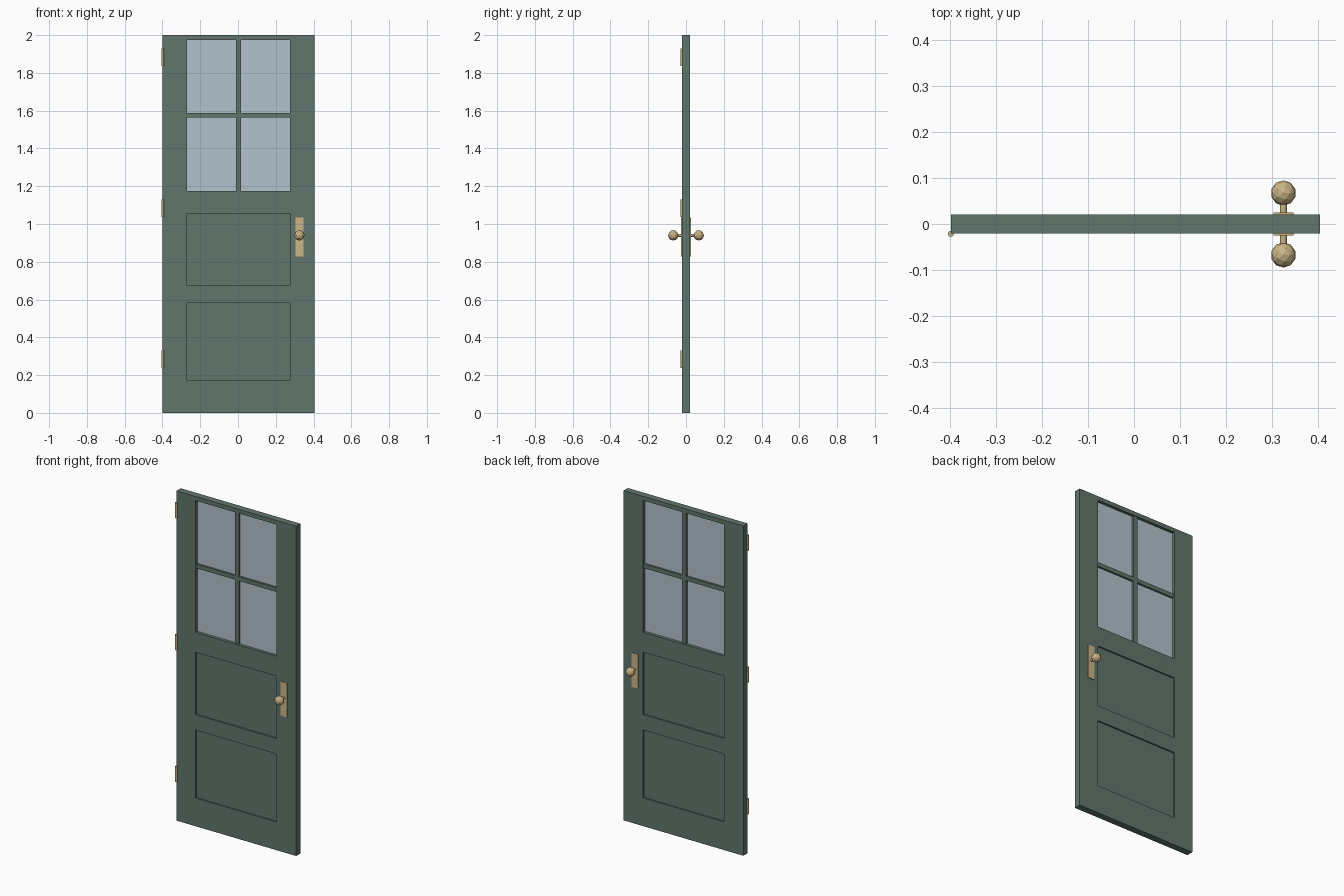
import bpy, bmesh, math
from mathutils import Matrix

if "Cube" in bpy.data.objects:
    bpy.data.objects.remove(bpy.data.objects["Cube"])


def lin(c):
    c /= 255
    return c / 12.92 if c <= 0.04045 else ((c + 0.055) / 1.055) ** 2.4


def material(name, rgb):
    m = bpy.data.materials.new(name)
    m.diffuse_color = (*[lin(c) for c in rgb], 1)
    m.use_nodes = True
    m.node_tree.nodes["Principled BSDF"].inputs["Base Color"].default_value = m.diffuse_color
    return m


green = material("door_green", (97, 118, 108))
pale = material("glass_blue", (178, 194, 204))
brass = material("brass", (203, 181, 135))


def finish(bm, name, mat):
    bmesh.ops.remove_doubles(bm, verts=bm.verts, dist=1e-5)
    bmesh.ops.recalc_face_normals(bm, faces=bm.faces)
    me = bpy.data.meshes.new(name)
    bm.to_mesh(me)
    bm.free()
    ob = bpy.data.objects.new(name, me)
    bpy.context.collection.objects.link(ob)
    me.materials.append(mat)
    return ob


def box(name, x0, x1, y0, y1, z0, z1, mat):
    bm = bmesh.new()
    bmesh.ops.create_cube(bm, size=1, matrix=Matrix.Translation(
        ((x0 + x1) / 2, (y0 + y1) / 2, (z0 + z1) / 2)) @ Matrix.Diagonal((x1 - x0, y1 - y0, z1 - z0, 1)))
    return finish(bm, name, mat)


def cylinder(name, r, length, mat, loc, rot=Matrix(), sides=12):
    bm = bmesh.new()
    bmesh.ops.create_cone(bm, cap_ends=True, segments=sides, radius1=r, radius2=r,
                          depth=length, matrix=Matrix.Translation(loc) @ rot)
    return finish(bm, name, mat)


# Door leaf: cells of a grid, each with its own half thickness (0 = opening)
T, PANEL, BAR = 0.0205, 0.0115, 0.015
xs = [-0.399, -0.271, -0.011, 0.016, 0.274, 0.405]
zs = [0, 0.171, 0.583, 0.677, 1.055, 1.176, 1.563, 1.588, 1.975, 2.0]


def half(i, j):
    if not (0 <= i < 5 and 0 <= j < 9):
        return 0
    if i in (0, 4):
        return T
    if j in (1, 3):
        return PANEL
    if j in (5, 7):
        return BAR if i == 2 else 0
    return BAR if j == 6 else T


bm = bmesh.new()


def quad(pts):
    bm.faces.new([bm.verts.new(p) for p in pts])


def wall(a, b, h1, h2):
    # Step between two neighbouring cells of different thickness
    lo, hi = sorted((h1, h2))
    if hi - lo < 1e-6:
        return
    spans = [(-hi, -lo), (lo, hi)] if lo > 0 else [(-hi, hi)]
    for y0, y1 in spans:
        quad([(a[0], y0, a[1]), (b[0], y0, b[1]), (b[0], y1, b[1]), (a[0], y1, a[1])])


for i in range(6):
    for j in range(10):
        h = half(i, j)
        if h:
            for y in (-h, h):
                quad([(xs[i], y, zs[j]), (xs[i + 1], y, zs[j]),
                      (xs[i + 1], y, zs[j + 1]), (xs[i], y, zs[j + 1])])
        if j < 9:
            wall((xs[i], zs[j]), (xs[i], zs[j + 1]), half(i - 1, j), h)
        if i < 5:
            wall((xs[i], zs[j]), (xs[i + 1], zs[j]), half(i, j - 1), h)
door = finish(bm, "door_leaf", green)

# Glass panes
for i in (1, 3):
    for j in (5, 7):
        box(f"glass_pane_{i}_{j}", xs[i], xs[i + 1], -0.003, 0.003, zs[j], zs[j + 1], pale)

# Hinge barrels
for k, z in enumerate((0.284, 1.083, 1.883)):
    cylinder(f"hinge_{k}", 0.0065, 0.094, brass, (-0.399, -T - 0.001, z))

# Handle set on both sides
turn = Matrix.Rotation(math.pi / 2, 4, 'X')
KX, KZ = 0.3255, 0.94
for side, s in (("front", -1), ("back", 1)):
    y0, y1 = sorted((s * (T - 0.001), s * (T + 0.005)))
    box(f"handle_plate_{side}", KX - 0.022, KX + 0.022, y0, y1, 0.827, 1.034, brass)
    cylinder(f"knob_stem_{side}", 0.0075, 0.035, brass, (KX, s * 0.039, KZ), turn)
    kb = bmesh.new()
    bmesh.ops.create_icosphere(kb, subdivisions=2, radius=0.0275,
                               matrix=Matrix.Translation((KX, s * 0.0675, KZ)))
    finish(kb, f"knob_{side}", brass)
